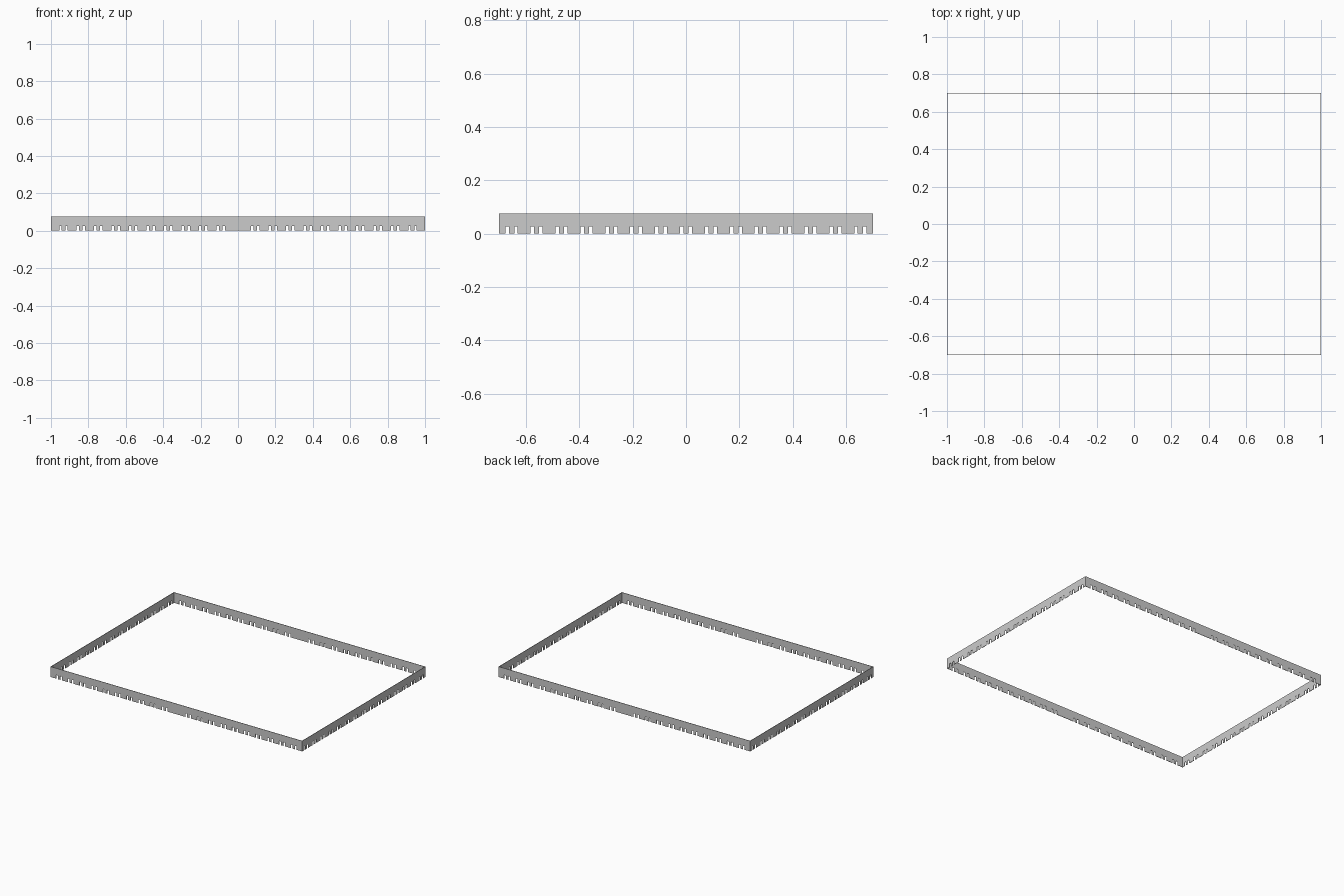
import bpy, bmesh
from math import pi

if "Cube" in bpy.data.objects:
    bpy.data.objects.remove(bpy.data.objects["Cube"])

HX, HY, H = 1.0, 0.70, 0.075   # half length, half depth, height
SLOT_H, SLOT_W = 0.026, 0.013  # drainage slot size
PITCH, GAP = 0.0933, 0.032     # pair spacing, distance inside a pair
T = 0.003                      # sheet thickness


def slotted_panel(name, half, centres, loc, rot):
    """Thin upright strip with pairs of slots open at the bottom edge."""
    pts = [(-half, H), (-half, 0)]
    for c in centres:
        for s in (c - GAP / 2, c + GAP / 2):
            a, b = s - SLOT_W / 2, s + SLOT_W / 2
            pts += [(a, 0), (a, SLOT_H), (b, SLOT_H), (b, 0)]
    pts += [(half, 0), (half, H)]
    bm = bmesh.new()
    face = bm.faces.new([bm.verts.new((x, 0, z)) for x, z in pts])
    # extrude inwards from the outer face
    ext = bmesh.ops.extrude_face_region(bm, geom=[face], use_keep_orig=True)
    moved = [v for v in ext["geom"] if isinstance(v, bmesh.types.BMVert)]
    bmesh.ops.translate(bm, verts=moved, vec=(0, T, 0))
    bmesh.ops.recalc_face_normals(bm, faces=bm.faces)
    mesh = bpy.data.meshes.new(name)
    bm.to_mesh(mesh)
    bm.free()
    obj = bpy.data.objects.new(name, mesh)
    obj.location = loc
    obj.rotation_euler.z = rot
    bpy.context.collection.objects.link(obj)


# long sides have no slots in the middle, short sides are evenly slotted
long_slots = [k * PITCH for k in range(-10, 11) if k]
short_slots = [k * PITCH for k in range(-7, 8)]

slotted_panel("front_panel", HX, long_slots, (0, -HY, 0), 0)
slotted_panel("back_panel", HX, long_slots, (0, HY, 0), pi)
slotted_panel("right_panel", HY - T, short_slots, (HX, 0, 0), pi / 2)
slotted_panel("left_panel", HY - T, short_slots, (-HX, 0, 0), -pi / 2)
